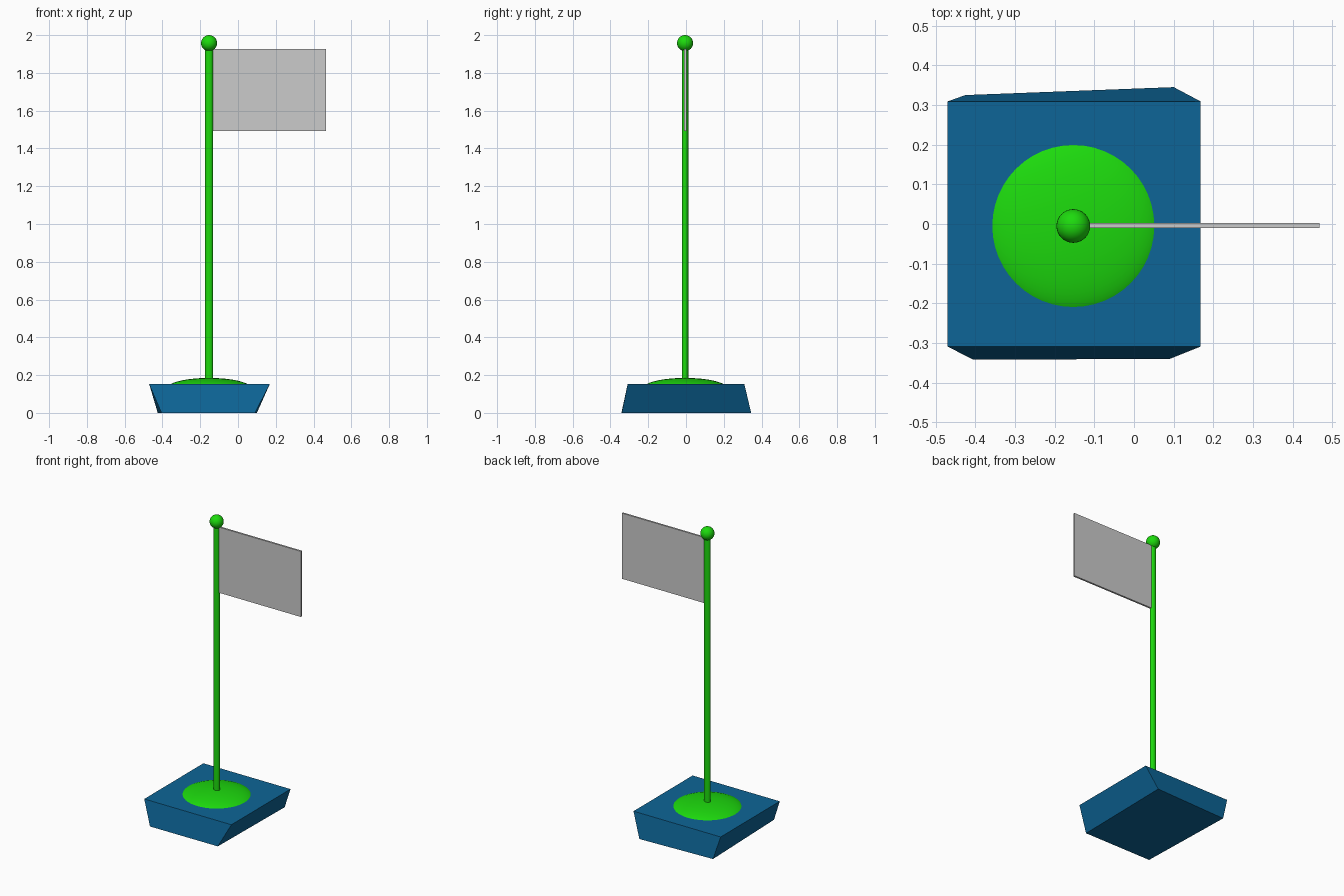
import bpy, bmesh

if "Cube" in bpy.data.objects:
    bpy.data.objects.remove(bpy.data.objects["Cube"])

CX, CY = -0.153, -0.005  # pole axis


def material(name, rgb):
    m = bpy.data.materials.new(name)
    m.diffuse_color = (*rgb, 1)
    m.use_nodes = True
    m.node_tree.nodes["Principled BSDF"].inputs["Base Color"].default_value = m.diffuse_color
    return m


blue = material("blue", (0.004, 0.13, 0.31))
green = material("green", (0.012, 0.7, 0.004))


def finish(name, mat=None, smooth=False):
    ob = bpy.context.object
    ob.name = name
    bpy.ops.object.transform_apply(location=False, rotation=False, scale=True)
    if mat:
        ob.data.materials.append(mat)
    if smooth:
        bpy.ops.object.shade_smooth_by_angle()
    return ob


# base: box with an uneven taper
bottom = {(-1, -1): (-0.405, -0.342), (1, -1): (0.09, -0.34),
          (1, 1): (0.10, 0.345), (-1, 1): (-0.425, 0.325)}
bpy.ops.mesh.primitive_cube_add(size=2)
base = finish("base", blue)
for v in base.data.vertices:
    sx, sy = round(v.co.x), round(v.co.y)
    if v.co.z > 0:
        v.co = (0.168 if sx > 0 else -0.47, 0.309 * sy, 0.152)
    else:
        v.co = (*bottom[sx, sy], 0)

# dome: flattened sphere sunk into the base
bpy.ops.mesh.primitive_uv_sphere_add(segments=48, ring_count=32, location=(CX, CY, 0.13))
bpy.context.object.scale = (0.223, 0.223, 0.055)
finish("dome", green, True)

# pole
bpy.ops.mesh.primitive_cylinder_add(vertices=32, radius=1, depth=1.8, location=(CX, CY, 1.05))
bpy.context.object.scale = (0.021, 0.017, 1)
finish("pole", green, True)

# ball on top
bpy.ops.mesh.primitive_uv_sphere_add(segments=32, ring_count=16, radius=0.0425, location=(CX, CY, 1.9575))
finish("finial", green, True)

# flag: thin plate starting inside the pole
x0, x1 = CX, 0.467
bpy.ops.mesh.primitive_cube_add(size=1, location=((x0 + x1) / 2, -0.004, 1.71))
bpy.context.object.scale = (x1 - x0, 0.012, 0.434)
finish("flag")
